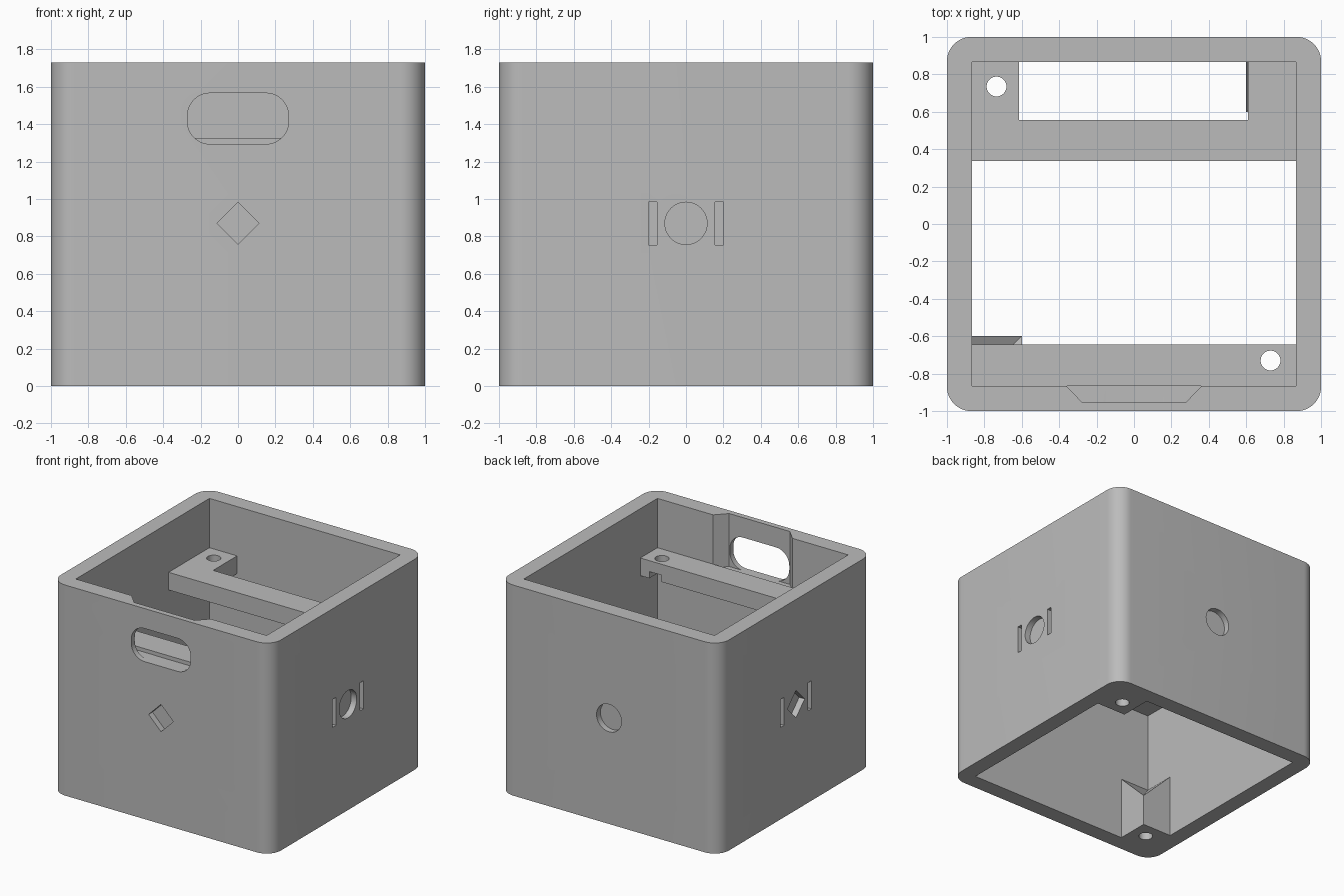
import bpy, bmesh, math
from mathutils import Matrix, Vector

if "Cube" in bpy.data.objects:
    bpy.data.objects.remove(bpy.data.objects["Cube"])

grey = bpy.data.materials.new("plain_grey")
grey.use_nodes = True
colour = (0.5, 0.5, 0.5, 1)
grey.diffuse_color = colour
grey.node_tree.nodes["Principled BSDF"].inputs["Base Color"].default_value = colour

H, IN, MID = 1.73, 0.867, 0.87     # height, inner half width, height of side marks
SHELF_LOW, SHELF_TOP, SILL = 1.18, 1.325, 1.295


def finish(bm, name):
    bmesh.ops.recalc_face_normals(bm, faces=bm.faces)
    mesh = bpy.data.meshes.new(name)
    bm.to_mesh(mesh)
    bm.free()
    mesh.materials.append(grey)
    ob = bpy.data.objects.new(name, mesh)
    bpy.context.collection.objects.link(ob)
    return ob


def prism(name, outline, low, high):
    """Extrude a flat outline from z = low to z = high."""
    bm = bmesh.new()
    face = bm.faces.new([bm.verts.new((x, y, low)) for x, y in outline])
    out = bmesh.ops.extrude_face_region(bm, geom=[face])
    verts = [v for v in out["geom"] if isinstance(v, bmesh.types.BMVert)]
    bmesh.ops.translate(bm, verts=verts, vec=(0, 0, high - low))
    return finish(bm, name)


def rect(x0, x1, y0, y1):
    return [(x0, y0), (x1, y0), (x1, y1), (x0, y1)]


def polygon(cx, cy, r, sides):
    return [(cx + r * math.cos(math.tau * i / sides),
             cy + r * math.sin(math.tau * i / sides)) for i in range(sides)]


def rounded(cx, cy, hx, hy, r, steps=12):
    pts = []
    for k, (sx, sy) in enumerate([(1, 1), (-1, 1), (-1, -1), (1, -1)]):
        for i in range(steps + 1):
            a = math.pi / 2 * (k + i / steps)
            pts.append((cx + sx * (hx - r) + r * math.cos(a),
                        cy + sy * (hy - r) + r * math.sin(a)))
    return pts


def cut(target, cutter):
    cutter.hide_render = True
    mod = target.modifiers.new("cut", "BOOLEAN")
    mod.operation, mod.solver, mod.object = "DIFFERENCE", "EXACT", cutter
    bpy.context.view_layer.objects.active = target
    bpy.ops.object.modifier_apply(modifier=mod.name)
    bpy.data.objects.remove(cutter)


def side_cut(target, outline, depth, turn):
    """Cut an outline (across, up) into a side; turn 0 is the front."""
    cutter = prism("side_cutter", outline, -depth, 0.1)
    face_on = Matrix.Translation((0, -1, 0)) @ Matrix.Rotation(math.pi / 2, 4, "X")
    cutter.data.transform(Matrix.Rotation(turn, 4, "Z") @ face_on)
    cut(target, cutter)


# Rounded square shell, open at both ends
shell = prism("outer_shell", rounded(0, 0, 1, 1, 0.13), 0, H)
cut(shell, prism("cavity_cutter", rect(-IN, IN, -IN, IN), -0.1, H + 0.1))

# Thinned inside of the front wall and its window
cut(shell, prism("recess_cutter", [(-0.276, -0.955), (0.276, -0.955), (0.36, -IN),
                                   (0.36, -0.8), (-0.36, -0.8), (-0.36, -IN)],
                 SILL, H + 0.1))
side_cut(shell, rounded(0, 1.43, 0.27, 0.136, 0.12), 0.3, 0)

# Shallow marks sunk into the four sides
diamond, disc = polygon(0, MID, 0.112, 4), polygon(0, MID, 0.113, 48)
for outline, quarter in [(diamond, 0), (disc, 1), (disc, 2), (diamond, 3)]:
    side_cut(shell, outline, 0.05, quarter * math.pi / 2)
for quarter in (1, 3):
    for s in (-1, 1):
        slot = rect(s * 0.177 - 0.023, s * 0.177 + 0.023, MID - 0.115, MID + 0.115)
        side_cut(shell, slot, 0.05, quarter * math.pi / 2)

# Front shelf with a screw hole and a nut slot
front_shelf = prism("front_shelf", rect(-IN, IN, -IN, -0.645), SHELF_LOW, SHELF_TOP)
cut(front_shelf, prism("nut_cutter", rect(0.675, 0.785, -0.79, -0.6),
                       SHELF_LOW - 0.1, SHELF_LOW + 0.055))
cut(front_shelf, prism("hole_cutter", polygon(0.73, -0.73, 0.053, 32), 1, 1.5))

# Back shelf with an open bay and a screw hole
back_shelf = prism("back_shelf", [(-IN, 0.337), (IN, 0.337), (IN, IN), (0.61, IN),
                                  (0.61, 0.555), (-0.615, 0.555), (-0.615, IN),
                                  (-IN, IN)], SHELF_LOW, SHELF_TOP)
cut(back_shelf, prism("hole_cutter", polygon(-0.735, 0.735, 0.053, 32), 1, 1.5))

# Lower corner posts with sloping tops and blind screw holes
posts = []
for name, s in (("front_corner_post", -1), ("back_corner_post", 1)):
    bm = bmesh.new()
    plan = [(IN, IN, 0.52), (0.6, IN, 0.52), (0.6, 0.6, 0.257), (IN, 0.6, 0.52)]
    low = [bm.verts.new((s * x, s * y, 0)) for x, y, z in plan]
    top = [bm.verts.new((s * x, s * y, z)) for x, y, z in plan]
    bm.faces.new(low)
    bm.faces.new((top[0], top[1], top[2]))
    bm.faces.new((top[0], top[2], top[3]))
    for i in range(4):
        j = (i + 1) % 4
        bm.faces.new((low[i], low[j], top[j], top[i]))
    post = finish(bm, name)
    cut(post, prism("hole_cutter", polygon(s * 0.73, s * 0.73, 0.053, 32), -0.1, 0.25))
    posts.append(post)

# Smooth the rounded parts, keep corners sharp
bpy.ops.object.select_all(action="DESELECT")
for ob in [shell, front_shelf, back_shelf] + posts:
    ob.select_set(True)
bpy.context.view_layer.objects.active = shell
bpy.ops.object.shade_smooth_by_angle(angle=math.radians(30))
